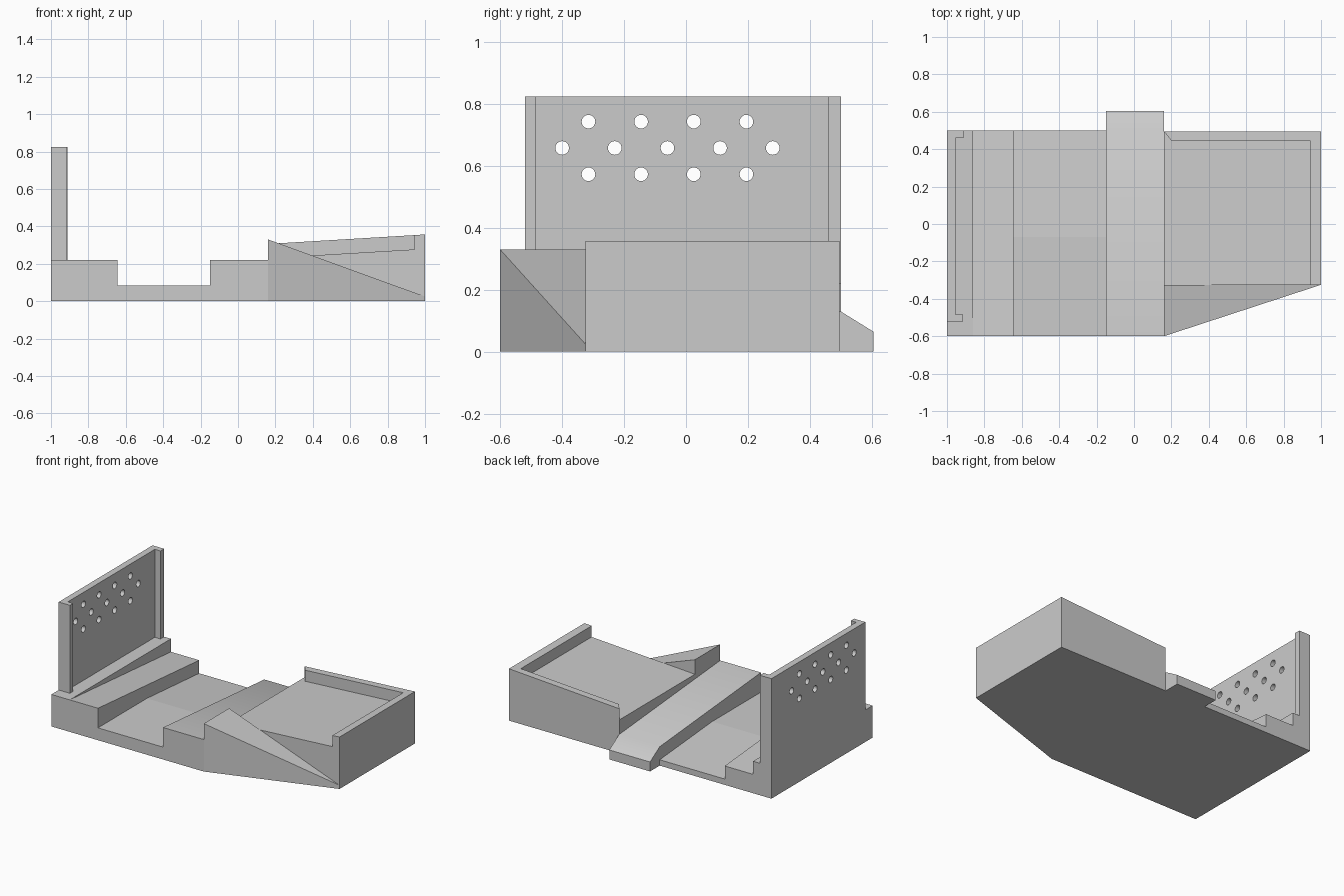
import bpy, bmesh, math
from mathutils import Vector

cube = bpy.data.objects.get("Cube")
if cube:
    bpy.data.objects.remove(cube, do_unlink=True)

grey = bpy.data.materials.new("plain_grey")
grey.use_nodes = True
colour = (0.6, 0.6, 0.6, 1)
grey.diffuse_color = colour
grey.node_tree.nodes["Principled BSDF"].inputs["Base Color"].default_value = colour


def prism(name, profile, axis, start, end):
    """Extrude a 2D profile along one axis; the profile holds the other two in order."""
    def place(p, t):
        v = list(p)
        v.insert("xyz".index(axis), t)
        return Vector(v)
    bm = bmesh.new()
    face = bm.faces.new([bm.verts.new(place(p, start)) for p in profile])
    grown = bmesh.ops.extrude_face_region(bm, geom=[face])["geom"]
    moved = [g for g in grown if isinstance(g, bmesh.types.BMVert)]
    shift = place((0, 0), end - start)
    bmesh.ops.translate(bm, verts=moved, vec=shift)
    bmesh.ops.recalc_face_normals(bm, faces=bm.faces)
    mesh = bpy.data.meshes.new(name)
    bm.to_mesh(mesh)
    bm.free()
    mesh.materials.append(grey)
    obj = bpy.data.objects.new(name, mesh)
    bpy.context.collection.objects.link(obj)
    return obj


front, back = -0.6, 0.5
mid, tray_x, tray_front, tray_back = -0.15, 0.16, -0.325, 0.495

# Base strips, left to right
prism("panel_ledge", [(front, 0), (back, 0), (back, 0.22), (front, 0.22)], "x", -1, -0.86)
prism("sloped_platform", [(front, 0), (back, 0), (back, 0.13), (front, 0.22)], "x", -0.86, -0.645)
prism("channel_floor", [(front, 0), (back, 0), (back, 0.04), (-0.07, 0.085), (front, 0.085)],
      "x", -0.645, mid)
ramp = prism("ramp_with_tongue", [(front, 0), (0.605, 0), (0.605, 0.065), (back, 0.13),
                                  (front, 0.22)], "x", mid, tray_x)

# Tray: tilted floor, end wall, back wall with bevelled end
prism("tray_floor", [(tray_x, 0), (1, 0), (1, 0.28), (tray_x, 0.23)], "y", tray_front, tray_back)
prism("tray_end_wall", [(0.945, 0.2), (1, 0.2), (1, 0.357), (0.945, 0.353)],
      "y", tray_front, tray_back)
wall = prism("tray_back_wall", [(tray_x, tray_back), (0.96, tray_back), (0.96, 0.445),
                                (0.2, 0.445)], "z", 0.2, 0.31)
for v in wall.data.vertices:
    if v.co.z > 0.3:
        v.co.z = 0.306 + (v.co.x - tray_x) * 0.06

# Corner wedge, its top falling towards the tray's far end
wedge = prism("corner_wedge", [(tray_x, front), (1, tray_front), (tray_x, tray_front)], "z", 0, 0.33)
for v in wedge.data.vertices:
    if v.co.z > 0.3 and v.co.x > 0.9:
        v.co.z = 0.025

# Upright panel with flanged edges
panel = prism("upright_panel", [(-1, -0.52), (-0.915, -0.52), (-0.915, -0.485), (-0.955, -0.485),
                                (-0.955, 0.46), (-0.912, 0.46), (-0.912, 0.5), (-1, 0.5)],
              "z", 0.2, 0.825)

# Staggered round holes through the panel
drill = bmesh.new()
for z, first, count in [(0.743, -0.315, 4), (0.658, -0.4, 5), (0.573, -0.315, 4)]:
    for i in range(count):
        made = bmesh.ops.create_cone(drill, cap_ends=True, segments=24, radius1=0.022,
                                     radius2=0.022, depth=0.3)["verts"]
        for v in made:
            v.co = Vector((v.co.z - 0.98, first + 0.17 * i + v.co.y, z - v.co.x))
bmesh.ops.recalc_face_normals(drill, faces=drill.faces)
mesh = bpy.data.meshes.new("hole_cutter")
drill.to_mesh(mesh)
drill.free()
mesh.materials.append(grey)
cutter = bpy.data.objects.new("hole_cutter", mesh)
bpy.context.collection.objects.link(cutter)
cutter.hide_render = True
cutter.hide_viewport = True
holes = panel.modifiers.new("holes", "BOOLEAN")
holes.object = cutter
holes.solver = "EXACT"

# Soft bend where the ramp turns into the tongue
bpy.ops.object.select_all(action="DESELECT")
for obj in (ramp, panel):
    obj.select_set(True)
bpy.context.view_layer.objects.active = ramp
bpy.ops.object.shade_smooth_by_angle(angle=math.radians(30))
